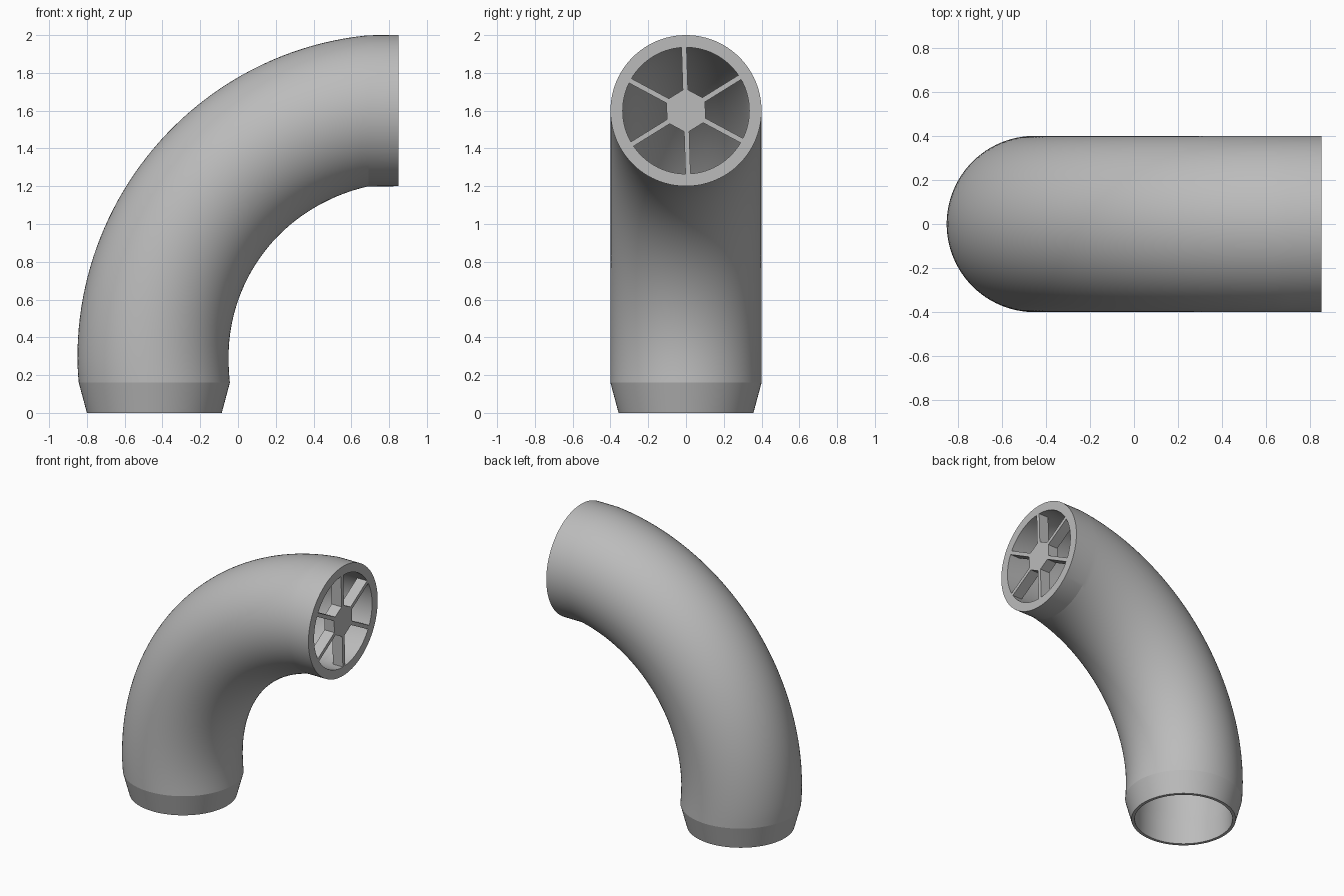
import bpy, bmesh
from math import sin, cos, pi, radians
from mathutils import Matrix, Vector

default = bpy.data.objects.get("Cube")
if default:
    bpy.data.objects.remove(default, do_unlink=True)

grey = bpy.data.materials.new("plain grey")
grey.use_nodes = True
colour = (0.5, 0.5, 0.5, 1)
grey.diffuse_color = colour
grey.node_tree.nodes["Principled BSDF"].inputs["Base Color"].default_value = colour

SEG = 96
OUTER, BORE, LIP = 0.4, 0.335, 0.357
BEND_R, BEND_X, BEND_Z = 1.316, 0.866, 0.295
START, END = -5.9, 82.3          # bend sweep in degrees
MOUTH_X, MOUTH_Z = 0.85, 1.6


def make_object(name, bm):
    bmesh.ops.recalc_face_normals(bm, faces=bm.faces)
    mesh = bpy.data.meshes.new(name)
    bm.to_mesh(mesh)
    bm.free()
    mesh.materials.append(grey)
    obj = bpy.data.objects.new(name, mesh)
    bpy.context.collection.objects.link(obj)
    return obj


def ring(bm, centre, tilt, radius):
    """Circle of vertices; tilt 0 lies level, tilt 90 faces +x."""
    side = Vector((cos(tilt), 0, -sin(tilt)))
    return [bm.verts.new(centre + radius * (cos(a) * side + sin(a) * Vector((0, 1, 0))))
            for a in (2 * pi * i / SEG for i in range(SEG))]


def path(steps=48):
    """Centres and tilts from the spigot, round the bend, to the mouth."""
    sections = [(Vector((-0.443, 0, 0)), 0)]
    for i in range(steps + 1):
        t = START + (END - START) * i / steps
        tilt = max(t, 0)
        if t > 55:               # ease the last sections upright
            tilt = 55 + (t - 55) * 35 / (END - 55)
        a = radians(t)
        sections.append((Vector((BEND_X - BEND_R * cos(a), 0, BEND_Z + BEND_R * sin(a))),
                         radians(tilt)))
    sections.append((Vector((MOUTH_X, 0, MOUTH_Z)), pi / 2))
    return sections


# Hollow elbow: outer wall up, bore back down, closed at both rims
bm = bmesh.new()
sections = path()
rings = [ring(bm, c, t, LIP if i == 0 else OUTER) for i, (c, t) in enumerate(sections)]
rings += [ring(bm, c, t, BORE) for c, t in reversed(sections)]
for k, lower in enumerate(rings):
    upper = rings[(k + 1) % len(rings)]
    for i in range(SEG):
        j = (i + 1) % SEG
        bm.faces.new((lower[i], lower[j], upper[j], upper[i]))
elbow = make_object("elbow_pipe", bm)
bpy.ops.object.select_all(action="DESELECT")
elbow.select_set(True)
bpy.context.view_layer.objects.active = elbow
bpy.ops.object.shade_smooth_by_angle(angle=radians(8))

# Grille in the mouth: six-sided hub with a spoke from each corner
DEPTH = 0.08
TWIST = radians(1.8)
middle = Matrix.Translation((MOUTH_X - DEPTH / 2, 0, MOUTH_Z))

bm = bmesh.new()
bmesh.ops.create_cone(bm, cap_ends=True, segments=6, radius1=0.118, radius2=0.118,
                      depth=DEPTH,
                      matrix=middle @ Matrix.Rotation(pi / 2, 4, "Y"))
# turn the hub so that corners meet the spokes
corner = max((v.co for v in bm.verts), key=lambda c: c.z)
level = Vector((0, corner.y, corner.z - MOUTH_Z)).angle(Vector((0, 0, 1)))
spin = TWIST + (pi / 6 if abs(level) > 0.1 else 0)
bmesh.ops.rotate(bm, verts=bm.verts, cent=middle.translation,
                 matrix=Matrix.Rotation(spin, 3, "X"))
make_object("grille_hub", bm)

inner, outer = 0.09, 0.35
for n in range(6):
    bm = bmesh.new()
    place = (middle @ Matrix.Rotation(TWIST + n * pi / 3, 4, "X")
             @ Matrix.Translation((0, 0, (inner + outer) / 2))
             @ Matrix.Diagonal((DEPTH, 0.027, outer - inner, 1)))
    bmesh.ops.create_cube(bm, size=1, matrix=place)
    make_object(f"grille_spoke_{n + 1}", bm)
